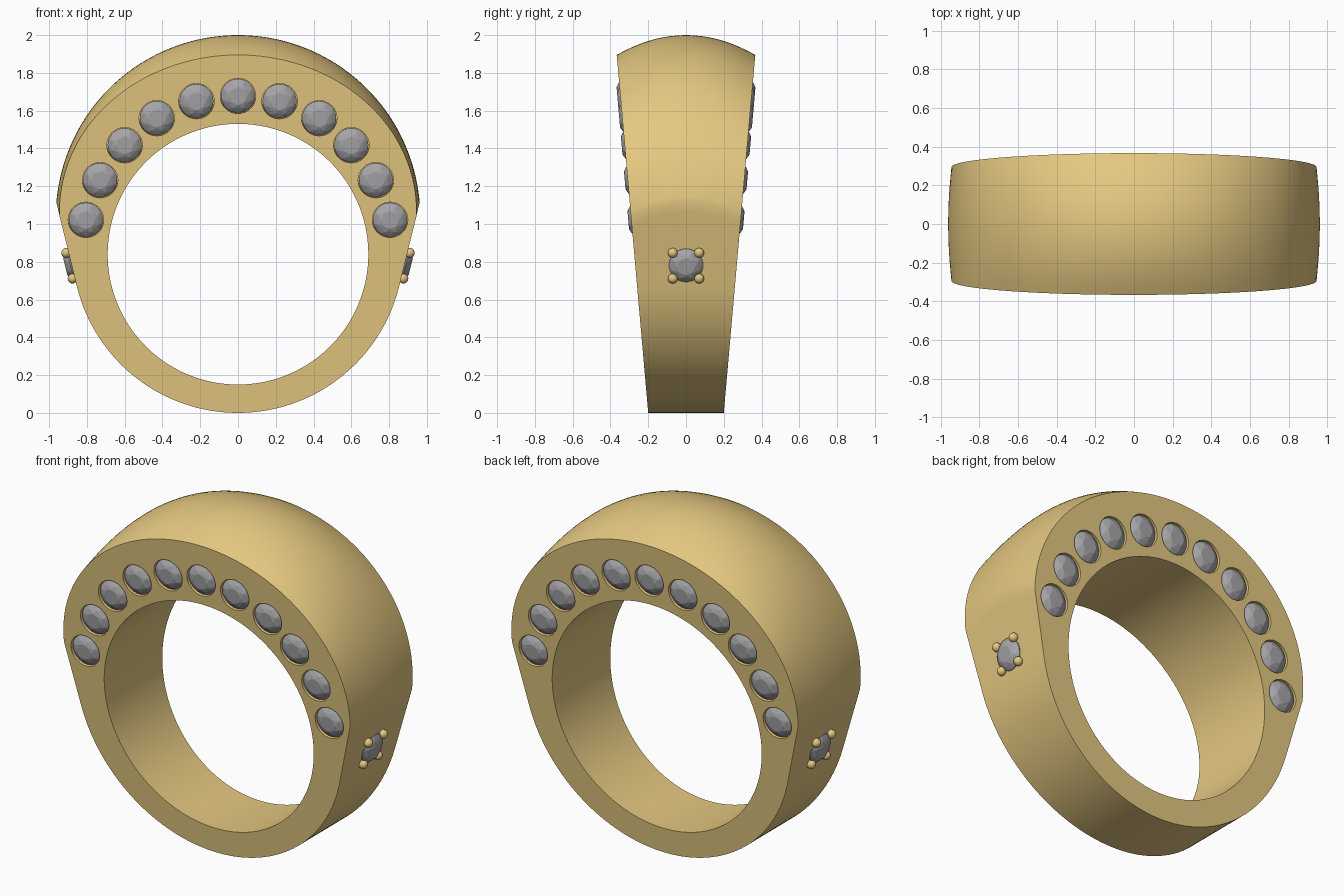
import bpy, bmesh
from math import sin, cos, pi, radians, atan2
from mathutils import Vector, Matrix

if "Cube" in bpy.data.objects:
    bpy.data.objects.remove(bpy.data.objects["Cube"])

gold = bpy.data.materials.new("gold")
gold.diffuse_color = (0.78, 0.58, 0.22, 1)
gold.use_nodes = True
gold.node_tree.nodes["Principled BSDF"].inputs["Base Color"].default_value = gold.diffuse_color
stone = bpy.data.materials.new("stone")
stone.diffuse_color = (0.38, 0.38, 0.40, 1)
stone.use_nodes = True
stone.node_tree.nodes["Principled BSDF"].inputs["Base Color"].default_value = stone.diffuse_color

HOLE_R, HOLE_Z, BASE_R = 0.69, 0.84, 0.878
TILT = 0.088                                # side faces widen with height


def half_width(z):
    return 0.2 + TILT * z


def make(name, bm, mat):
    bmesh.ops.recalc_face_normals(bm, faces=bm.faces)
    me = bpy.data.meshes.new(name)
    bm.to_mesh(me)
    bm.free()
    ob = bpy.data.objects.new(name, me)
    bpy.context.collection.objects.link(ob)
    if mat:
        me.materials.append(mat)
    return ob


def smooth(ob):
    bpy.ops.object.select_all(action='DESELECT')
    ob.select_set(True)
    bpy.context.view_layer.objects.active = ob
    bpy.ops.object.shade_smooth_by_angle(angle=radians(30))


# Outer outline, right half from bottom to top: (mid-line point, edge point)
half = []
for i in range(33):
    a = radians(-90 + 76 * i / 32)
    p = (BASE_R * cos(a), BASE_R + BASE_R * sin(a))
    half.append((p, p))
N = 48
dome = []
for i in range(N + 1):
    a = radians(4.8 + 85.2 * i / N)
    b = radians(-2 + 92 * i / N)
    dome.append(((0.965 * cos(a), 1.035 + 0.965 * sin(a)),
                 (0.945 * cos(b), 1.07 + 0.825 * sin(b))))
start = half[-1][0]
for i in range(1, 8):                        # straight flank
    t = i / 8
    half.append(tuple((start[0] + (q[0] - start[0]) * t,
                       start[1] + (q[1] - start[1]) * t) for q in dome[0]))
half += dome
outline = half + [((-m[0], m[1]), (-e[0], e[1])) for m, e in half[-2:0:-1]]

# Band: domed outside, flat tapering sides, round finger hole
bm = bmesh.new()
M = 16
rows = []
for (mx, mz), (ex, ez) in outline:
    row = []
    for j in range(M + 1):
        s = 2 * j / M - 1
        w = s * s
        row.append(bm.verts.new((mx + (ex - mx) * w, s * half_width(ez),
                                 mz + (ez - mz) * w)))
    a = atan2(ez - HOLE_Z, ex)
    hx, hz = HOLE_R * cos(a), HOLE_Z + HOLE_R * sin(a)
    row.append(bm.verts.new((hx, half_width(hz), hz)))
    row.append(bm.verts.new((hx, -half_width(hz), hz)))
    rows.append(row)
for i, r in enumerate(rows):
    q = rows[(i + 1) % len(rows)]
    for j in range(len(r)):
        k = (j + 1) % len(r)
        bm.faces.new((r[j], r[k], q[k], q[j]))
band = make("band", bm, gold)


def frame(pos, normal):
    return Matrix.Translation(pos) @ Vector(normal).to_track_quat('Z', 'Y').to_matrix().to_4x4()


# Brilliant-cut stone as a convex hull of facet rings
def gem(name, mtx, r, crown, depth):
    bm = bmesh.new()
    for n, rad, z, off in ((8, 0.52, crown, 0), (8, 0.78, crown * 0.65, 0.5),
                           (32, 1.0, 0, 0), (32, 1.0, -0.006, 0),
                           (8, 0.55, -depth * 0.5, 0.5), (1, 0, -depth, 0)):
        for i in range(n):
            a = 2 * pi * (i + off) / n
            bm.verts.new((r * rad * cos(a), r * rad * sin(a), z))
    bmesh.ops.convex_hull(bm, input=bm.verts)
    bm.transform(mtx)
    return make(name, bm, stone)


# Eleven stones on each side face, with drilled seats
right = [(0.22, 1.65), (0.43, 1.56), (0.60, 1.417), (0.73, 1.232), (0.805, 1.022)]
spots = [(0, 1.678)] + right + [(-x, z) for x, z in right]
cut = bmesh.new()
for side, label in ((-1, "front"), (1, "back")):
    for x, z in spots:
        n = Vector((0, side, -TILT)).normalized()
        p = Vector((x, side * half_width(z), z))
        gem(label + "_stone", frame(p - n * 0.012, n), 0.09, 0.028, 0.07)
        bmesh.ops.create_cone(cut, cap_ends=True, segments=32, radius1=0.094,
                              radius2=0.094, depth=0.12, matrix=frame(p, n))
cutter = make("seat_cutter", cut, None)
cutter.hide_render = True
mod = band.modifiers.new("seats", 'BOOLEAN')
mod.operation = 'DIFFERENCE'
mod.solver = 'EXACT'
mod.object = cutter
bpy.context.view_layer.objects.active = band
bpy.ops.object.modifier_apply(modifier=mod.name)
bpy.data.objects.remove(cutter)
smooth(band)

# One pronged stone on each flank
for side, label in ((1, "right"), (-1, "left")):
    n = Vector((side * cos(radians(14)), 0, -sin(radians(14))))
    up = Vector((side * sin(radians(14)), 0, cos(radians(14))))
    c = Vector((side * 0.881, 0, 0.782))
    gem(label + "_flank_stone", frame(c + n * 0.006, n), 0.09, 0.028, 0.07)
    bm = bmesh.new()
    for u in (-1, 1):
        for v in (-1, 1):
            p = c + up * (0.07 * u) + Vector((0, 0.07 * v, 0)) + n * 0.012
            bmesh.ops.create_uvsphere(bm, u_segments=20, v_segments=12, radius=0.026,
                                      matrix=Matrix.Translation(p))
    smooth(make(label + "_prongs", bm, gold))
